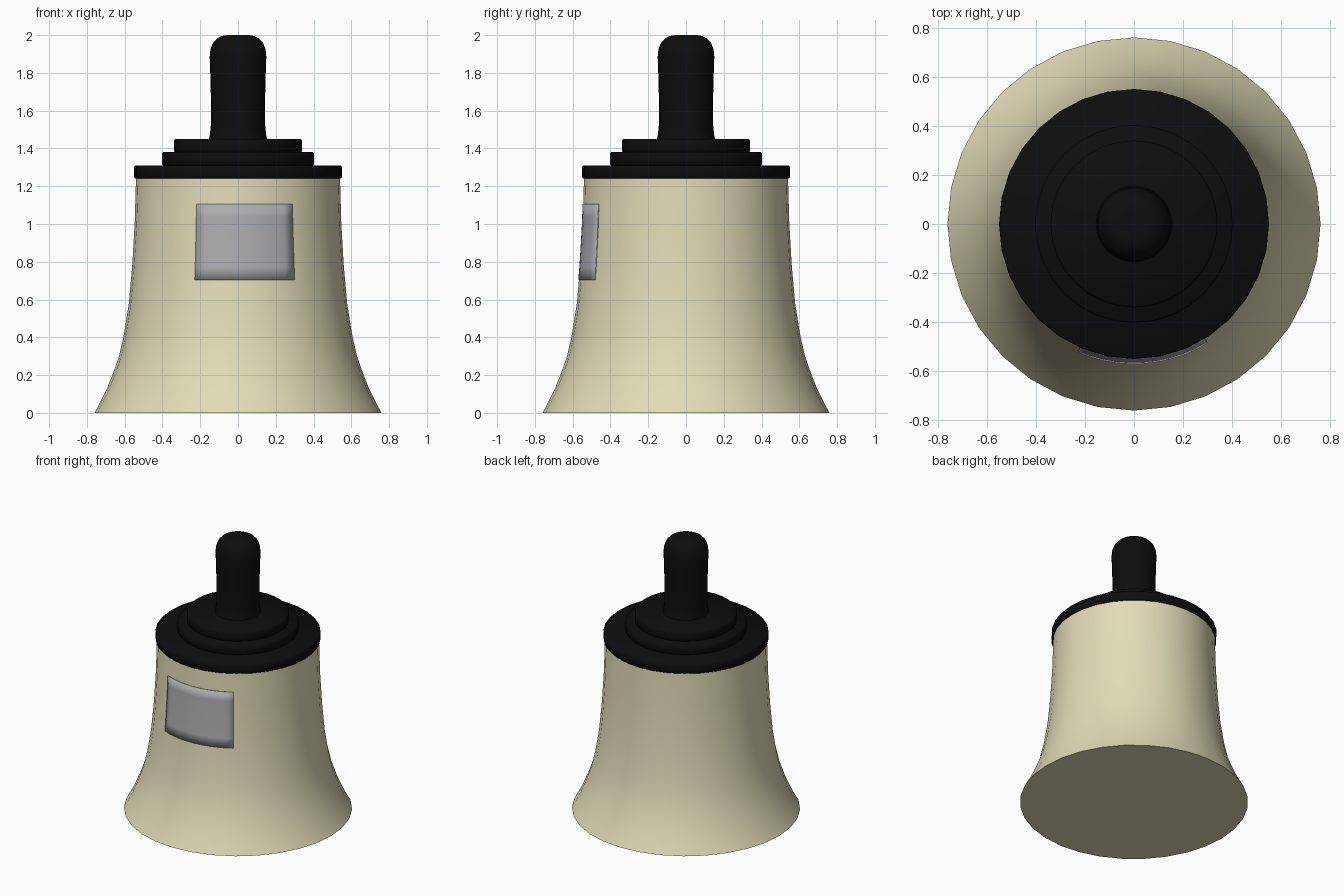
import bpy
from math import sin, cos, pi, radians

if "Cube" in bpy.data.objects:
    bpy.data.objects.remove(bpy.data.objects["Cube"])

SEGMENTS = 32


def material(name, rgb):
    mat = bpy.data.materials.new(name)
    mat.diffuse_color = (*rgb, 1)
    mat.use_nodes = True
    mat.node_tree.nodes["Principled BSDF"].inputs["Base Color"].default_value = mat.diffuse_color
    return mat


def add_object(name, verts, faces, mat, angle=40):
    mesh = bpy.data.meshes.new(name)
    mesh.from_pydata(verts, [], faces)
    mesh.materials.append(mat)
    obj = bpy.data.objects.new(name, mesh)
    bpy.context.collection.objects.link(obj)
    bpy.ops.object.select_all(action='DESELECT')
    obj.select_set(True)
    bpy.context.view_layer.objects.active = obj
    bpy.ops.object.shade_smooth_by_angle(angle=radians(angle))
    return obj


def lathe(name, profile, mat, angle=40):
    """Revolve (radius, z) points, listed bottom to top, and cap both ends."""
    n = SEGMENTS
    verts = [(r * cos(2 * pi * i / n), r * sin(2 * pi * i / n), z)
             for r, z in profile for i in range(n)]
    faces = [(k * n + i, k * n + (i + 1) % n, (k + 1) * n + (i + 1) % n, (k + 1) * n + i)
             for k in range(len(profile) - 1) for i in range(n)]
    faces.append(tuple(reversed(range(n))))
    faces.append(tuple(range((len(profile) - 1) * n, len(profile) * n)))
    return add_object(name, verts, faces, mat, angle)


def disc(name, radius, z0, z1, mat):
    b = 0.007
    return lathe(name, [(radius - b, z0), (radius, z0 + b), (radius, z1 - b),
                        (radius - b, z1)], mat, 50)


cream = material("cream", (0.75, 0.71, 0.47))
black = material("black", (0.004, 0.004, 0.004))
grey = material("label_grey", (0.42, 0.42, 0.44))

# Flared bell body
body_profile = [(0.76, 0), (0.735, 0.045), (0.70, 0.115), (0.665, 0.2), (0.63, 0.3),
                (0.603, 0.42), (0.578, 0.58), (0.56, 0.78), (0.547, 1.0), (0.54, 1.245)]
lathe("bell_body", body_profile, cream)

# Stepped cap
for i, radius in enumerate((0.55, 0.403, 0.34)):
    disc(f"cap_step_{i + 1}", radius, 1.24 + 0.07 * i, 1.31 + 0.07 * i, black)

# Handle with a slightly flared foot and rounded top
handle_profile = [(0.156, 1.445), (0.15, 1.465), (0.144, 1.52), (0.143, 1.65), (0.147, 1.8),
                  (0.15, 1.885), (0.146, 1.925), (0.132, 1.96), (0.11, 1.983),
                  (0.085, 1.996), (0.055, 2.0)]
lathe("handle", handle_profile, black)


# Curved label wrapped on the front of the body
def body_radius(z):
    for (r0, z0), (r1, z1) in zip(body_profile, body_profile[1:]):
        if z <= z1:
            return r0 + (r1 - r0) * (z - z0) / (z1 - z0)


cols, rows = 10, 6
a0, a1, z0, z1 = radians(-23.7), radians(31.8), 0.705, 1.105
label_verts = []
for j in range(rows + 1):
    z = z0 + (z1 - z0) * j / rows
    r = body_radius(z) + 0.004
    for i in range(cols + 1):
        a = a0 + (a1 - a0) * i / cols
        label_verts.append((r * sin(a), -r * cos(a), z))
w = cols + 1
label_faces = [(j * w + i, j * w + i + 1, (j + 1) * w + i + 1, (j + 1) * w + i)
               for j in range(rows) for i in range(cols)]
label = add_object("label_panel", label_verts, label_faces, grey)
thick = label.modifiers.new("thickness", 'SOLIDIFY')
thick.thickness = 0.006
thick.offset = -1
